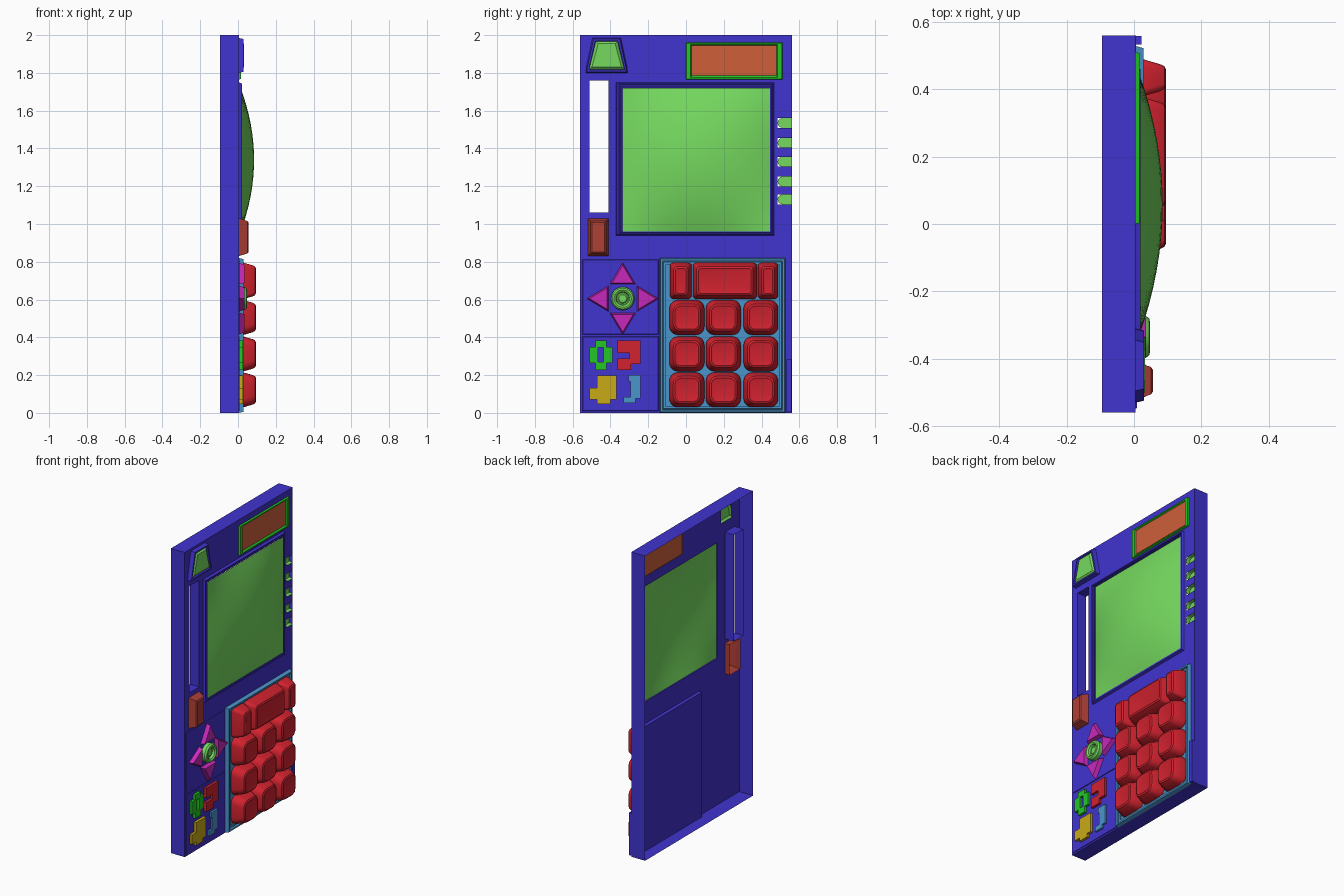
import bpy, bmesh, math

cube = bpy.data.objects.get("Cube")
if cube:
    bpy.data.objects.remove(cube, do_unlink=True)


def material(name, *rgb):
    m = bpy.data.materials.new(name)
    m.use_nodes = True
    m.diffuse_color = (*rgb, 1)
    m.node_tree.nodes["Principled BSDF"].inputs["Base Color"].default_value = (*rgb, 1)
    return m


BLUE = material("body blue", .052, .033, .62)
RED = material("key red", .64, .016, .028)
LIME = material("screen green", .18, .70, .115)
GREEN = material("trim green", .017, .57, .02)
ORANGE = material("panel orange", .62, .115, .042)
RUST = material("switch rust", .42, .05, .036)
MAGENTA = material("arrow magenta", .58, .022, .5)
YELLOW = material("button yellow", .58, .4, .008)
SKY = material("keypad sky blue", .07, .3, .6)

BACK, FACE, HALF, TOP = -.095, .005, .56, 2.0


def finish(name, bm, mat, smooth=None):
    mesh = bpy.data.meshes.new(name)
    bmesh.ops.remove_doubles(bm, verts=bm.verts, dist=1e-5)
    bm.to_mesh(mesh)
    bm.free()
    mesh.materials.append(mat)
    ob = bpy.data.objects.new(name, mesh)
    bpy.context.collection.objects.link(ob)
    if smooth:
        bpy.ops.object.select_all(action='DESELECT')
        ob.select_set(True)
        bpy.context.view_layer.objects.active = ob
        bpy.ops.object.shade_smooth_by_angle(angle=math.radians(smooth))
    return ob


def loft(name, mat, loops, cap=True, closed=True, smooth=None):
    """Skin a list of (x, [(y, z), ...]) outlines; cap the last one."""
    bm = bmesh.new()
    rings = [[bm.verts.new((x, y, z)) for y, z in pts] for x, pts in loops]
    n = len(rings[0])
    for a, b in zip(rings, rings[1:]):
        for i in range(n if closed else n - 1):
            j = (i + 1) % n
            bm.faces.new((a[i], a[j], b[j], b[i]))
    if cap:
        bm.faces.new(rings[-1])
    return finish(name, bm, mat, smooth)


def rect(y0, y1, z0, z1, d=0):
    return [(y0 + d, z0 + d), (y1 - d, z0 + d), (y1 - d, z1 - d), (y0 + d, z1 - d)]


def rounded(y0, y1, z0, z1, r, d=0, seg=5):
    """Rounded rectangle outline, inset by d."""
    y0, y1, z0, z1 = y0 + d, y1 - d, z0 + d, z1 - d
    corners = [(y1 - r, z1 - r), (y0 + r, z1 - r), (y0 + r, z0 + r), (y1 - r, z0 + r)]
    return [(cy + r * math.cos(a), cz + r * math.sin(a))
            for q, (cy, cz) in enumerate(corners)
            for a in [math.pi / 2 * (q + k / seg) for k in range(seg + 1)]]


def prism(name, mat, pts, x1, scale=1.0, x0=FACE):
    area = sum(a[0] * b[1] - b[0] * a[1] for a, b in zip(pts, pts[1:] + pts[:1]))
    pts = pts if area > 0 else pts[::-1]
    cy, cz = (sum(p[k] for p in pts) / len(pts) for k in (0, 1))
    top = [(cy + (y - cy) * scale, cz + (z - cz) * scale) for y, z in pts]
    return loft(name, mat, [(x0, pts), (x1, top)])


def ring(name, mat, box, width, x1, x_in=FACE, bevel=.006):
    """Raised rectangular border."""
    return loft(name, mat, [(FACE, rect(*box)), (x1, rect(*box, bevel)),
                            (x1, rect(*box, width)), (x_in, rect(*box, width))], cap=False)


# Openings in the front sheet
SLOT = (-.51, -.41, 1.06, 1.76)
SCREEN = (-.335, .45, .96, 1.72)
DISPLAY = (.03, .48, 1.785, 1.945)
SWITCH = (-.52, -.41, .83, 1.03)
LENS = (-.48, -.37, 1.83, 1.96)
vents = [(.485, HALF, z - .026, z + .026) for z in (1.13, 1.225, 1.33, 1.43, 1.535)]
holes = [SLOT, SCREEN, DISPLAY, SWITCH, LENS] + vents


def grid(bm, us, vs, place, solid):
    us, vs = sorted(set(us)), sorted(set(vs))
    for u0, u1 in zip(us, us[1:]):
        for v0, v1 in zip(vs, vs[1:]):
            if solid((u0 + u1) / 2, (v0 + v1) / 2):
                bm.faces.new([bm.verts.new(place(u, v))
                              for u, v in ((u0, v0), (u1, v0), (u1, v1), (u0, v1))])


# Open-backed shell with notched side wall
bm = bmesh.new()
ys = [-HALF, HALF] + [v for h in holes for v in h[:2]]
zs = [0, TOP] + [v for h in holes for v in h[2:]]
grid(bm, ys, zs, lambda y, z: (FACE, y, z),
     lambda y, z: not any(a < y < b and c < z < d for a, b, c, d in holes))
grid(bm, [BACK, -.02, FACE], zs, lambda x, z: (-x + BACK + FACE, HALF, z),
     lambda x, z: not (BACK + FACE - x > -.02 and any(c < z < d for _, _, c, d in vents)))
grid(bm, [BACK, FACE], zs, lambda x, z: (x, -HALF, z), lambda x, z: True)
grid(bm, [BACK, FACE], ys, lambda x, y: (x, y, TOP), lambda x, y: True)
grid(bm, ys, [BACK, FACE], lambda y, x: (x, y, 0), lambda y, x: True)
finish("body_shell", bm, BLUE)

# Through slot
loft("slot_tube", BLUE, [(FACE, rect(*SLOT)), (-.06, rect(*SLOT))], cap=False)

# Side vents: grooves open to the edge
for i, (y0, y1, z0, z1) in enumerate(vents):
    r = (z1 - z0) / 2
    groove = [(y1, z1)] + [(y0 + r + r * math.cos(a), z0 + r + r * math.sin(a))
                           for a in [math.pi / 2 + math.pi * k / 8 for k in range(9)]] + [(y1, z0)]
    loft(f"vent_{i + 1}", LIME, [(FACE + .001, groove), (-.02, groove)], closed=False)

# Bulging screen and its border
bm = bmesh.new()
N = 16
y0, y1, z0, z1 = SCREEN


def bulge(i, j):
    u, v = 2 * i / N - 1, 2 * j / N - 1
    return (.014 + .071 * (1 - u * u) * (1 - v * v),
            y0 + (y1 - y0) * i / N, z0 + (z1 - z0) * j / N)


grid(bm, range(N + 1), range(N + 1), bulge, lambda u, v: True)
finish("screen", bm, LIME, 40)
ring("screen_border", BLUE, (-.37, .465, .94, 1.75), .012, .02)
ring("screen_inner_border", BLUE, (-.353, .457, .948, 1.735), .012, .016)

# Small display with green trim
loft("display_panel", ORANGE, [(.006, rect(*DISPLAY)), (.008, rect(*DISPLAY))])
loft("display_trim", GREEN, [(FACE, rect(0, .51, 1.765, 1.96)), (.016, rect(.003, .507, 1.768, 1.957)),
                             (.016, rect(.025, .485, 1.775, 1.95)),
                             (.006, rect(*DISPLAY))], cap=False)


# Trapezoid lens
def trapezoid(d):
    return [(-.53 + d, 1.8 + d), (-.31 - d, 1.8 + d), (-.312 - d, 1.83),
            (-.345 - d, 1.985 - d), (-.495 + d, 1.985 - d), (-.528 + d, 1.83)]


loft("lens_housing", BLUE, [(FACE, trapezoid(0)), (.03, trapezoid(.006)),
                            (.03, trapezoid(.015)), (.02, trapezoid(.018))], cap=False)
loft("lens", LIME, [(.02, trapezoid(.018)), (.032, trapezoid(.03))])

# Slide switch
loft("switch", RUST, [(-.03, rect(*SWITCH)), (FACE, rect(*SWITCH)),
                      (.05, rect(*SWITCH, .014)), (.056, rect(*SWITCH, .022))])

# Control panel plates
prism("arrow_plate", BLUE, rect(-.548, -.145, .415, .812), .009, .99)
prism("button_plate", BLUE, rect(-.548, -.145, .01, .405), .009, .99)
prism("side_rail", BLUE, rect(.533, .558, .005, .285), .022)

# Arrow pad
CY, CZ = -.335, .605
for k, name in enumerate(("right", "up", "left", "down")):
    c, s = round(math.cos(k * math.pi / 2)), round(math.sin(k * math.pi / 2))
    tri = [(CY + p * c - q * s, CZ + p * s + q * c) for p, q in ((.075, -.07), (.192, 0), (.075, .07))]
    prism(f"arrow_{name}", MAGENTA, tri, .035, .8)


def circle(r):
    return [(CY + r * math.cos(t * math.pi / 12), CZ + r * math.sin(t * math.pi / 12)) for t in range(24)]


loft("pad_centre", LIME, [(x, circle(r)) for x, r in
                          ((FACE, .06), (.035, .062), (.045, .055), (.047, .046), (.04, .036),
                           (.026, .032), (.026, .026), (.032, .02))], smooth=35)

# Odd-shaped buttons
half = [(-.451, .382), (-.48, .382), (-.48, .35), (-.512, .35), (-.512, .265), (-.48, .265),
        (-.48, .228), (-.451, .228), (-.451, .27), (-.465, .27), (-.465, .345), (-.451, .345)]
prism("green_button_left", GREEN, half, .026)
prism("green_button_right", GREEN, [(-.902 - y, z) for y, z in half], .026)
prism("red_button", RED, [(-.363, .382), (-.24, .382), (-.24, .26), (-.29, .26), (-.29, .228),
                          (-.363, .228), (-.363, .288), (-.3, .288), (-.3, .318), (-.363, .318)], .026)
prism("yellow_button", YELLOW, [(-.47, .197), (-.368, .197), (-.368, .07), (-.4, .07), (-.4, .048),
                                (-.47, .048), (-.47, .07), (-.512, .07), (-.512, .133), (-.47, .133)], .026)
prism("blue_button", SKY, [(-.305, .2), (-.24, .2), (-.24, .075), (-.268, .075), (-.268, .053),
                           (-.33, .053), (-.33, .085), (-.295, .085), (-.295, .165), (-.305, .165)], .022)

# Keypad tray: base, stepped border, rear box
prism("keypad_base", SKY, rect(-.13, .52, .008, .81), .012)
ring("keypad_border", SKY, (-.14, .528, 0, .82), .016, .028)
ring("keypad_inner_border", SKY, (-.124, .512, .016, .804), .018, .02)
rear = rect(-.14, HALF - .002, .002, .82)[::-1]
loft("keypad_rear", BLUE, [(FACE - .001, rear), (-.02, rear)])


# Keys
def key(name, y0, y1, z0, z1, r):
    box = (y0, y1, z0, z1)
    loft(name, RED, [(.01, rounded(*box, r)), (.03, rounded(*box, r)),
                     (.078, rounded(*box, r, .014)), (.09, rounded(*box, r * .9, .02)),
                     (.095, rounded(*box, r * .7, .03)), (.092, rounded(*box, r * .6, .038))], smooth=35)


columns = [(-.088, .097), (.105, .29), (.305, .488)]
for row, z in enumerate((.505, .312, .122)):
    for col, (a, b) in enumerate(columns):
        key(f"key_{row + 1}_{col + 1}", a, b, z - .092, z + .092, .045)
for name, a, b in (("left", -.085, .03), ("wide", .036, .375), ("right", .38, .488)):
    key(f"top_key_{name}", a, b, .603, .795, .02)
